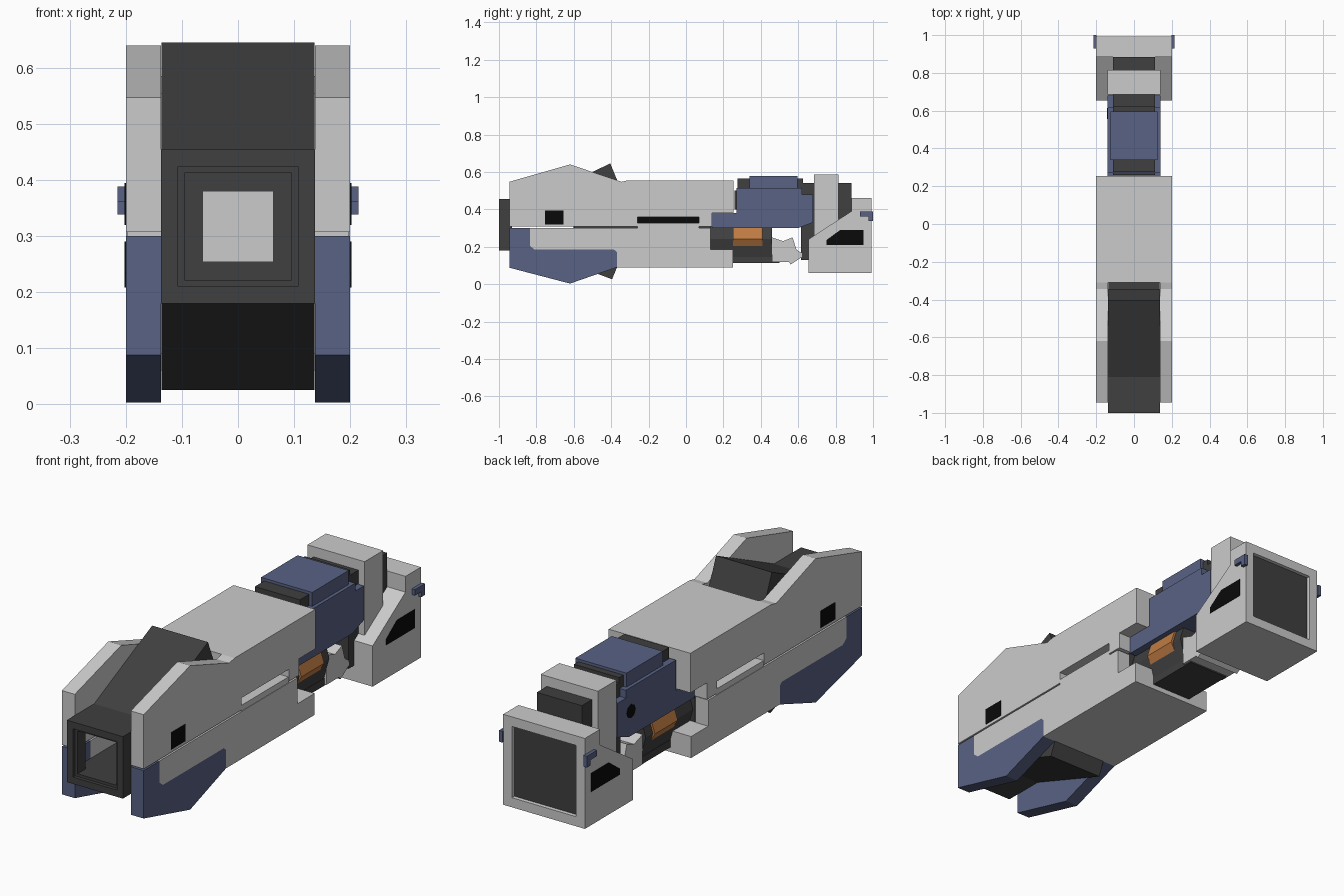
import bpy, bmesh, math

if "Cube" in bpy.data.objects:
    bpy.data.objects.remove(bpy.data.objects["Cube"])


def material(name, rgb):
    m = bpy.data.materials.new(name)
    m.diffuse_color = (*rgb, 1)
    m.use_nodes = True
    m.node_tree.nodes["Principled BSDF"].inputs["Base Color"].default_value = m.diffuse_color
    return m


GRAY = material("light gray", (0.60, 0.60, 0.60))
BLUE = material("slate blue", (0.098, 0.122, 0.231))
DARK = material("charcoal", (0.05, 0.05, 0.05))
BLACK = material("black", (0.003, 0.003, 0.003))
ORANGE = material("orange", (0.52, 0.20, 0.056))


def finish(name, bm, *mats):
    bmesh.ops.recalc_face_normals(bm, faces=bm.faces)
    me = bpy.data.meshes.new(name)
    bm.to_mesh(me)
    bm.free()
    for m in mats:
        me.materials.append(m)
    ob = bpy.data.objects.new(name, me)
    bpy.context.collection.objects.link(ob)
    return ob


def add_prism(bm, pts, x0, x1):
    """Side profile (y, z) extruded from x0 to x1."""
    f = bm.faces.new([bm.verts.new((x0, y, z)) for y, z in pts])
    ext = bmesh.ops.extrude_face_region(bm, geom=[f])["geom"]
    bmesh.ops.translate(bm, vec=(x1 - x0, 0, 0),
                        verts=[v for v in ext if isinstance(v, bmesh.types.BMVert)])


def prism(name, pts, x, mat):
    bm = bmesh.new()
    add_prism(bm, pts, -x, x)
    return finish(name, bm, mat)


def pair(name, pts, x0, x1, mat):
    bm = bmesh.new()
    add_prism(bm, pts, x0, x1)
    add_prism(bm, pts, -x0, -x1)
    return finish(name, bm, mat)


def rect(y0, y1, z0, z1):
    return [(y0, z0), (y1, z0), (y1, z1), (y0, z1)]


def box(name, x, y0, y1, z0, z1, mat):
    return prism(name, rect(y0, y1, z0, z1), x, mat)


def long_prism(name, pts, y0, y1, mat):
    """Cross-section (x, z) extruded along y."""
    bm = bmesh.new()
    a, b = ([bm.verts.new((x, y, z)) for x, z in pts] for y in (y0, y1))
    bm.faces.new(a)
    bm.faces.new(b)
    for i in range(len(pts)):
        j = (i + 1) % len(pts)
        bm.faces.new((a[i], a[j], b[j], b[i]))
    return finish(name, bm, mat)


def square_ring(name, inner, outer, zc, y0, y1, mat):
    bm = bmesh.new()
    for s in (-1, 1):
        add_prism(bm, rect(y0, y1, zc - outer, zc + outer), s * inner, s * outer)
        add_prism(bm, rect(y0, y1, zc + s * inner, zc + s * outer), -inner, inner)
    return finish(name, bm, mat)


# Upper shell: shaped side plates and a filled rear half
pair("upper_side_plate", [(-.945, .307), (-.26, .307), (-.26, .36), (.07, .36), (.07, .307),
     (.14, .307), (.14, .38), (.255, .38), (.255, .555), (-.31, .555), (-.345, .547),
     (-.62, .64), (-.945, .547)], .137, .2, GRAY)
box("upper_body", .137, -.31, .255, .36, .555, GRAY)

# Lower shell: blue nose guards, gray side plates and floor
guard_edge = [(-.37, .172), (-.385, .185), (-.81, .185), (-.835, .205), (-.835, .30)]
pair("lower_nose_guard", [(-.945, .30), (-.945, .088), (-.62, .003), (-.37, .09)] + guard_edge,
     .137, .2, BLUE)
pair("lower_side_plate", [(-.37, .09), (.25, .09), (.25, .185), (.13, .185), (.13, .30)]
     + guard_edge[::-1], .137, .2, GRAY)
box("lower_body", .137, -.37, .25, .09, .185, GRAY)

# Side slot and window details
pair("slot_ledge", rect(-.26, .07, .30, .326), .137, .198, GRAY)
pair("slot_back", rect(-.26, .07, .326, .36), .137, .15, BLACK)
pair("side_window", rect(-.755, -.655, .32, .395), .198, .202, BLACK)

# Dark inner core and square muzzle
box("inner_core", .136, -.6, .13, .186, .42, DARK)
square_ring("muzzle_rim", .107, .137, .317, -1, -.985, DARK)
square_ring("muzzle_frame", .095, .137, .317, -.985, -.93, DARK)
prism("muzzle_top_wedge", [(-.93, .412), (-.93, .454), (-.81, .454), (-.405, .645),
      (-.345, .5), (-.345, .412)], .1365, DARK)
prism("muzzle_bottom_wedge", [(-.93, .222), (-.93, .18), (-.81, .18), (-.395, .026),
      (-.365, .1), (-.365, .222)], .1365, DARK)
box("bore_end", .063, -.605, -.6, .254, .38, GRAY)

# Faceted power cell under the receiver
long_prism("cell_housing", [(-.09, .115), (.09, .115), (.125, .24), (.10, .32), (-.10, .32),
           (-.125, .24)], .13, .46, DARK)
long_prism("power_cell", [(-.08, .143), (.08, .143), (.135, .24), (.112, .31), (-.112, .31),
           (-.135, .24)], .25, .41, ORANGE)
box("cell_rail", .1, .25, .50, .112, .145, DARK)
prism("cell_latch", [(.46, .118), (.55, .118), (.56, .105), (.62, .145), (.62, .165), (.59, .185),
      (.57, .25), (.52, .23), (.46, .25)], .11, GRAY)

# Blue receiver with dark ribs and top cover
prism("receiver", [(.14, .30), (.14, .38), (.27, .38), (.27, .515), (.62, .515), (.62, .48),
      (.68, .48), (.68, .33), (.60, .30)], .14, BLUE)
box("receiver_rib", .11, .26, .69, .40, .50, DARK)
box("cover_base", .11, .275, .625, .5, .565, DARK)
box("top_cover", .125, .34, .595, .5, .577, BLUE)
bm = bmesh.new()
add_prism(bm, [(.585 + .03 * math.cos(a * math.pi / 4), .41 + .03 * math.sin(a * math.pi / 4))
               for a in range(8)], -.139, -.143)
finish("receiver_port", bm, BLACK)

# Rear neck and gray arch over it
box("neck", .11, .615, .885, .13, .54, DARK)
pair("arch_leg", rect(.685, .815, .24, .585), .11, .14, GRAY)
box("arch_top", .11, .685, .815, .53, .585, GRAY)

# Butt block: sloped front, recessed dark panel at the back
bm = bmesh.new()
add_prism(bm, [(.655, .06), (.992, .06), (.992, .46), (.885, .46), (.885, .39), (.655, .24)],
          -.2, .2)
bmesh.ops.recalc_face_normals(bm, faces=bm.faces)
back = [f for f in bm.faces if f.normal.y > .9]
bmesh.ops.inset_region(bm, faces=back, thickness=.06)
bmesh.ops.inset_region(bm, faces=back, thickness=.002, depth=-.015)
for f in back:
    f.material_index = 1
finish("butt_block", bm, GRAY, DARK)
pair("butt_window", [(.75, .208), (.95, .208), (.95, .29), (.825, .29), (.75, .235)],
     .198, .202, BLACK)
pair("butt_hook", [(.93, .362), (.975, .362), (.975, .338), (1, .338), (1, .388), (.93, .388)],
     .198, .215, BLUE)
